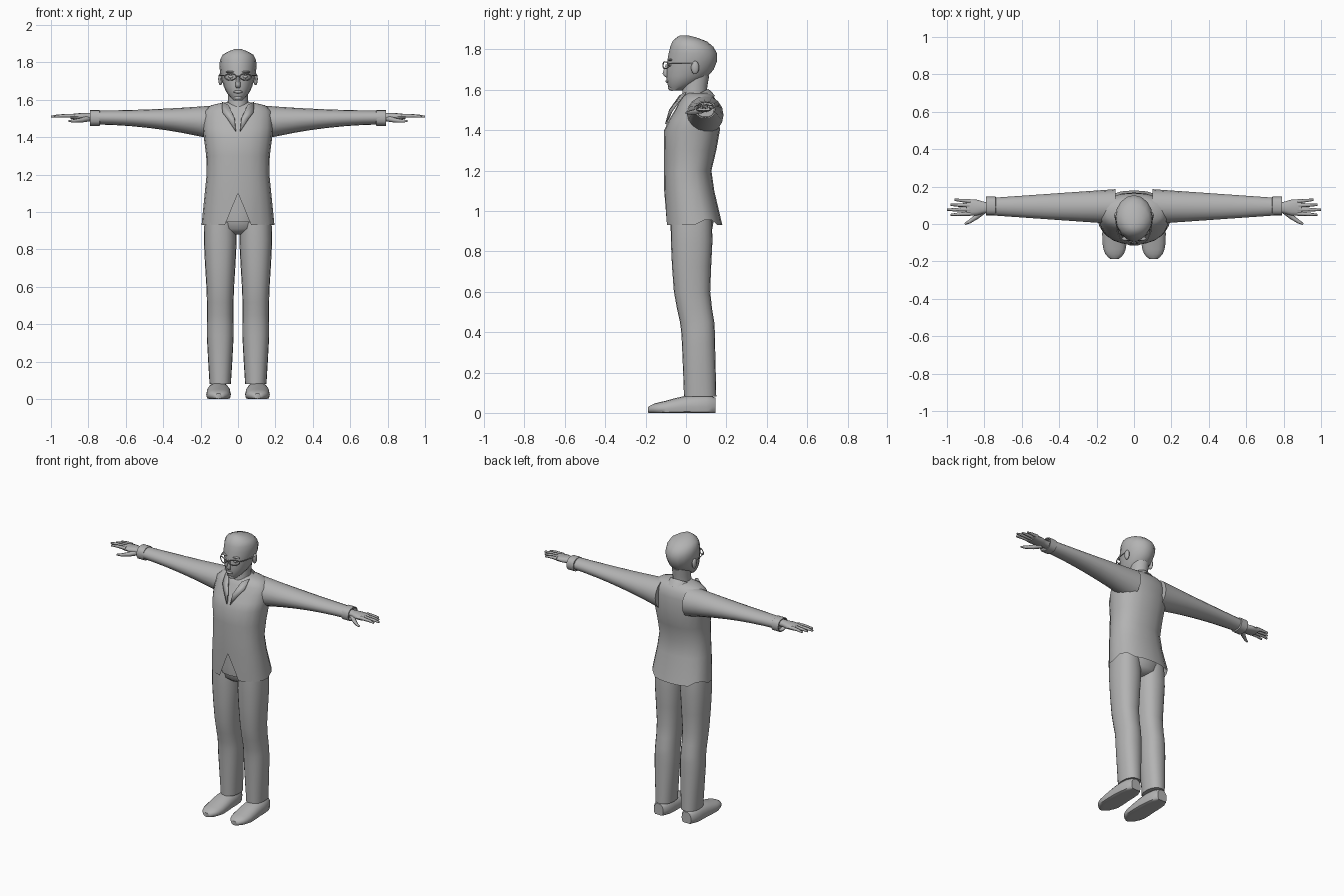
import bpy, bmesh, math
from mathutils import Matrix, Vector

cube = bpy.data.objects.get("Cube")
if cube:
    bpy.data.objects.remove(cube, do_unlink=True)

COLOR = (.45, .45, .45, 1)
grey = bpy.data.materials.new("plain grey")
grey.use_nodes = True
grey.diffuse_color = COLOR
grey.node_tree.nodes["Principled BSDF"].inputs["Base Color"].default_value = COLOR


def add_object(name, data):
    ob = bpy.data.objects.new(name, data)
    data.materials.append(grey)
    bpy.context.collection.objects.link(ob)
    return ob


def finish(name, bm):
    bmesh.ops.recalc_face_normals(bm, faces=bm.faces)
    mesh = bpy.data.meshes.new(name)
    bm.to_mesh(mesh)
    bm.free()
    return add_object(name, mesh)


def smooth_rings(rings):
    """Add one spline-interpolated ring between each neighbouring pair."""
    rings = [Vector(r) for r in rings]
    result = [rings[0]]
    last = len(rings) - 1
    for i in range(last):
        a, b = rings[i], rings[i + 1]
        before, after = rings[max(i - 1, 0)], rings[min(i + 2, last)]
        result += [(9 * (a + b) - before - after) / 16, b]
    return result


def loft(name, rings, axis="z", offset=0, sides=20, power=2, tilt=0, smooth=True, edit=None):
    """Skin ovals (position, centre, half width, half depth) along an axis.

    The offset is the constant centre in the width direction."""
    bm = bmesh.new()
    rows = []
    for pos, centre, width, depth in smooth_rings(rings) if smooth else rings:
        row = []
        for i in range(sides):
            angle = math.tau * i / sides
            c, s = math.cos(angle), math.sin(angle)
            u = offset + width * math.copysign(abs(c) ** (2 / power), c)
            lift = depth * math.copysign(abs(s) ** (2 / power), s)
            v = centre + lift
            point = {"x": (pos, u, v), "y": (u, pos, v), "z": (u, v, pos + tilt * lift)}[axis]
            row.append(bm.verts.new((point[0], point[1], max(point[2], 0))))
        rows.append(row)
    for a, b in zip(rows, rows[1:]):
        for i in range(sides):
            j = (i + 1) % sides
            bm.faces.new((a[i], a[j], b[j], b[i]))
    bm.faces.new(rows[-1])
    if edit:
        edit(bm, rows)
    else:
        bm.faces.new(rows[0])
    return finish(name, bm)


def ball(name, centre, size):
    bm = bmesh.new()
    matrix = Matrix.Translation(centre) @ Matrix.Diagonal((*size, 1))
    bmesh.ops.create_uvsphere(bm, u_segments=12, v_segments=8, radius=1, matrix=matrix)
    return finish(name, bm)


def tube(name, points, radius, tip=1, closed=False):
    """Round rod through the points, narrowing to the given tip fraction."""
    curve = bpy.data.curves.new(name, "CURVE")
    curve.dimensions = "3D"
    curve.bevel_depth = radius
    curve.bevel_resolution = 1
    curve.use_fill_caps = True
    spline = curve.splines.new("POLY")
    spline.points.add(len(points) - 1)
    for i, (knot, co) in enumerate(zip(spline.points, points)):
        knot.co = (*co, 1)
        knot.radius = 1 + (tip - 1) * i / (len(points) - 1)
    spline.use_cyclic_u = closed
    return add_object(name, curve)


def shape_hem(bm, rows):
    """Cut the front vent and raise the hem at the rear flanks."""
    hem, upper = rows[0], rows[1]
    front = min(range(len(hem)), key=lambda i: hem[i].co.y)
    bm.verts.remove(hem.pop(front))
    for i in (front - 1, front):
        matching = upper[i] if i < front else upper[i + 1]
        bm.faces.new((hem[i], matching, upper[front]))
    for vert in hem:
        if .06 < vert.co.y < .15:
            vert.co.z += .025


# Jacket body, open at the hem
loft("jacket", [
    (.93, .04, .195, .14), (1.1, .016, .178, .124), (1.2, .008, .168, .118),
    (1.3, .02, .17, .13), (1.4, .03, .183, .138), (1.45, .04, .188, .125),
    (1.5, .055, .187, .11), (1.54, .06, .18, .095), (1.57, .06, .145, .075),
    (1.585, .06, .08, .05)], power=2.3, smooth=False, edit=shape_hem)

# Shirt tail behind the vent and seat of the trousers
loft("shirt_tail", [(.945, .02, .13, .108), (1, .02, .15, .11), (1.12, .01, .14, .1)])
loft("trouser_seat", [(.88, .03, .05, .05), (.91, .03, .13, .1), (1, .03, .17, .11)])

# Collar band sloping down to the front
loft("collar", [(1.52, .045, .095, .1), (1.55, .04, .084, .084), (1.57, .04, .07, .07),
                (1.52, .04, .06, .06)], tilt=.5, smooth=False)

# Neck and head
loft("neck", [(1.48, .04, .065, .08), (1.56, .04, .055, .06), (1.67, .05, .055, .065)])
loft("head", [
    (1.597, -.05, .025, .03), (1.64, -.012, .062, .083), (1.7, .02, .085, .117),
    (1.78, .034, .1, .12), (1.84, .018, .083, .085), (1.87, -.01, .02, .02)], sides=16)
loft("nose", [(1.725, -.092, .007, .008), (1.68, -.1, .014, .016), (1.662, -.093, .01, .006)],
     sides=8)
ball("lips", (0, -.092, 1.642), (.024, .01, .008))
ball("chin", (0, -.07, 1.61), (.024, .02, .015))
FRAME = .003
tube("glasses_bridge", [(s * .012, -.112, 1.728) for s in (-1, 1)], FRAME)

for side, s in (("left", 1), ("right", -1)):
    # Face details
    ball(side + "_ear", (s * .094, .045, 1.71), (.012, .02, .033))
    ball(side + "_eye", (s * .036, -.08, 1.722), (.016, .01, .008))
    ball(side + "_brow", (s * .04, -.078, 1.748), (.026, .012, .006))

    # Wrapped lens rim and temple
    rim = []
    for i in range(16):
        angle = math.tau * i / 16
        x = .041 + .031 * math.cos(angle)
        rim.append((s * x, 6 * x * x - .114, 1.722 + .017 * math.sin(angle)))
    tube(side + "_lens_rim", rim, FRAME, closed=True)
    tube(side + "_glasses_temple",
         [(s * .072, -.083, 1.73), (s * .09, -.04, 1.73), (s * .1, .045, 1.73)], FRAME)

    # Lapel plate
    bm = bmesh.new()
    outline = [(.086, 0, 1.588), (.082, -.045, 1.53), (.055, -.07, 1.495),
               (.012, -.1, 1.43), (.018, -.08, 1.5), (.05, -.03, 1.57)]
    corners = [bm.verts.new((s * x, y, z)) for x, y, z in outline]
    bm.faces.new([corners[i] for i in (0, 1, 4, 5)])
    bm.faces.new(corners[1:5])
    lapel = finish(side + "_lapel", bm)
    solid = lapel.modifiers.new("thickness", "SOLIDIFY")
    solid.thickness = .008
    solid.offset = 0

    # Sleeve flaring towards the shoulder
    sleeve = []
    for i in range(8):
        x = .1 + .66 * i / 7
        flare = .12 * (.8 - x) ** 2
        sleeve.append((s * x, 1.505 - flare / 2, .1 - .07 * x, .037 + flare))
    loft(side + "_sleeve", sleeve, axis="x", offset=.093, sides=16, smooth=False)

    # Cuff with a recessed opening
    cuff = [(s * x, 1.502, r, r - .007) for x, r in
            ((.738, .044), (.74, .05), (.79, .05), (.79, .044), (.765, .042))]
    loft(side + "_cuff", cuff, axis="x", offset=.096, sides=16, power=2.5, smooth=False)

    # Hand with four fingers and a thumb
    palm = [(s * x, 1.51, wide, thick) for x, wide, thick in
            ((.75, .028, .022), (.8, .03, .02), (.84, .042, .019), (.895, .044, .013))]
    loft(side + "_palm", palm, axis="x", offset=.088, sides=12, power=2.4)
    for k, finger in enumerate(("index", "middle", "ring", "little")):
        y = .056 + .022 * k
        tip = 1 - .02 * abs(k - 1)
        spread = .005 * (k - 1.5)
        tube(f"{side}_{finger}_finger",
             [(s * .875, y, 1.514), (s * (tip - .04), y + spread / 2, 1.514),
              (s * tip, y + spread, 1.51)], .012, tip=.5)
    tube(side + "_thumb", [(s * .8, .075, 1.5), (s * .84, .04, 1.49),
                           (s * .88, .012, 1.486), (s * .905, 0, 1.486)], .018, tip=.3)

    # Trouser leg
    loft(side + "_trouser_leg", [
        (.08, .07, .057, .08), (.34, .062, .072, .082), (.45, .055, .07, .085),
        (.6, .03, .074, .09), (.85, .028, .088, .103), (1, .025, .08, .1)],
        offset=s * .095, power=2.3)

    # Shoe with a flat sole
    loft(side + "_shoe", [
        (-.188, .015, .02, .014), (-.16, .02, .05, .025), (-.1, .02, .065, .04),
        (0, .03, .064, .055), (.1, .03, .056, .06), (.145, .03, .035, .045)],
        axis="y", offset=s * .104, sides=16, power=2.3)

# Smooth shading with sharp edges kept
bpy.ops.object.select_all(action="DESELECT")
for ob in bpy.context.scene.objects:
    if ob.type == "MESH":
        ob.select_set(True)
        bpy.context.view_layer.objects.active = ob
bpy.ops.object.shade_smooth_by_angle(angle=math.radians(45))
